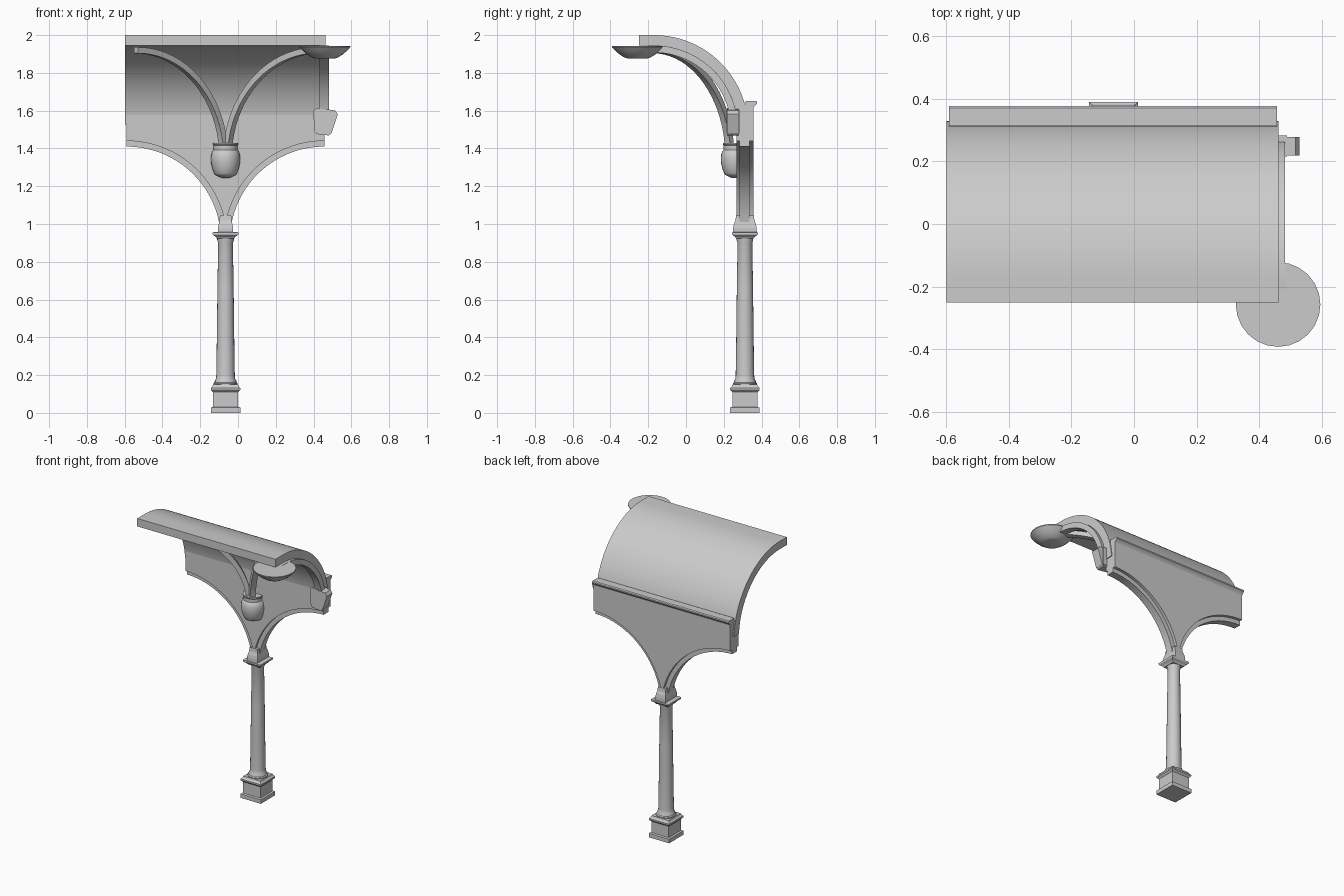
import bpy, bmesh, math
from mathutils import Vector

if "Cube" in bpy.data.objects:
    bpy.data.objects.remove(bpy.data.objects["Cube"])

CX, CY = -0.066, 0.312      # column axis
XL, XR = -0.59, 0.457       # wall ends


def finish(name, verts, faces, smooth=True):
    me = bpy.data.meshes.new(name)
    me.from_pydata([tuple(v) for v in verts], [], faces)
    bm = bmesh.new()
    bm.from_mesh(me)
    bmesh.ops.recalc_face_normals(bm, faces=bm.faces)
    bm.to_mesh(me)
    bm.free()
    ob = bpy.data.objects.new(name, me)
    bpy.context.collection.objects.link(ob)
    if smooth:
        bpy.ops.object.select_all(action='DESELECT')
        ob.select_set(True)
        bpy.context.view_layer.objects.active = ob
        bpy.ops.object.shade_smooth_by_angle(angle=math.radians(32))
    return ob


def loft(name, rings, smooth=True):
    """Skin equal-sized closed rings and cap both ends."""
    n = len(rings[0])
    verts = [p for r in rings for p in r]
    faces = [(i * n + j, i * n + (j + 1) % n, (i + 1) * n + (j + 1) % n, (i + 1) * n + j)
             for i in range(len(rings) - 1) for j in range(n)]
    faces += [tuple(range(n)), tuple(range(len(verts) - n, len(verts)))]
    return finish(name, verts, faces, smooth)


def turned(name, cx, cy, prof, n=20):
    return loft(name, [[(cx + r * math.cos(2 * math.pi * k / n),
                         cy + r * math.sin(2 * math.pi * k / n), z)
                        for k in range(n)] for r, z in prof])


def square_stack(name, prof):
    """Rectangular rings around the column axis: (half x, half y, z)."""
    return loft(name, [[(CX + sx * a, CY + sy * b, z)
                        for sx, sy in ((-1, -1), (1, -1), (1, 1), (-1, 1))]
                       for a, b, z in prof], False)


def extrude_x(name, prof, x0, x1):
    return loft(name, [[(x, y, z) for y, z in prof] for x in (x0, x1)])


def extrude_y(name, prof, y0, y1):
    return loft(name, [[(x, y, z) for x, z in prof] for y in (y0, y1)])


def arc(cx, cz, r, a0, a1, n=20):
    return [(cx + r * math.cos(math.radians(a0 + (a1 - a0) * i / n)),
             cz + r * math.sin(math.radians(a0 + (a1 - a0) * i / n))) for i in range(n + 1)]


# Column: plinth, shaft, capital, flared neck
square_stack("column_plinth", [(a, a, z) for a, z in (
    (.078, 0), (.078, .028), (.067, .032), (.067, .11), (.072, .115),
    (.078, .122), (.078, .132), (.07, .14), (.066, .15))])
turned("column_shaft", CX, CY, [
    (.06, .14), (.064, .148), (.064, .156), (.058, .162), (.057, .17), (.051, .18),
    (.049, .2), (.046, .4), (.043, .65), (.039, .9), (.044, .915), (.044, .94)])
square_stack("column_capital", [(a, a, z) for a, z in (
    (.045, .922), (.052, .932), (.066, .942), (.068, .945), (.068, .955), (.058, .958))])
square_stack("column_neck", [(.04, .063, .95), (.04, .062, .98), (.036, .058, 1.0),
                             (.032, .05, 1.02), (.03, .047, 1.045)])

# Wall with two quarter-arch cutouts, and the narrower rib along each arch
ZC = 0.91
a53 = math.degrees(math.asin((1.02 - ZC) / .53))
extrude_y("spandrel_wall",
          [(XL, 1.635)] + arc(XL, ZC, .53, 90, a53)
          + arc(XR, ZC, .53, 180 - a53, 90) + [(XR, 1.635)], .268, .358)
for side, x, s in (("left", XL, 1), ("right", XR, -1)):
    band = arc(0, ZC, .5, 90, 10) + arc(0, ZC, .54, 10, 90)
    extrude_y("arch_rib_" + side, [(x + s * px, pz) for px, pz in band], .284, .337)

# Cornice along the back top of the wall
extrude_x("wall_cornice", [(.315, 1.61), (.355, 1.61), (.36, 1.622), (.37, 1.632),
                           (.377, 1.638), (.377, 1.647), (.37, 1.652), (.315, 1.652)],
          XL, XR)

# Curved canopy
RC = (-.17, 1.5)
extrude_x("canopy",
          [(-.25, 2.0)] + arc(*RC, .5, 90, 3.5, 28)
          + arc(*RC, .445, 3.5, 90, 28) + [(-.25, 1.945)], -.598, .462)

# End arm that hugs the canopy underside and carries the dish
extrude_x("end_arm", arc(*RC, .445, 97, 14, 20) + arc(*RC, .408, 14, 97, 20), .432, .482)


# Tilted tapered holder at the foot of the end arm
def tilted(pts, cx, cz, deg):
    c, s = math.cos(math.radians(deg)), math.sin(math.radians(deg))
    return [(cx + x * c - z * s, cz + x * s + z * c) for x, z in pts]


extrude_y("arm_holder", tilted([(-.066, .05), (-.05, .068), (.05, .068), (.066, .05),
                                (.045, -.055), (.032, -.068), (-.032, -.068),
                                (-.045, -.055)], .457, 1.54, -7), .218, .278)
extrude_x("holder_plate", [(.215, 1.48), (.283, 1.48), (.283, 1.605), (.215, 1.605)],
          .462, .488)

# Two arms springing out of the urn
for side, s, span in (("left", -1, .45), ("right", 1, .47)):
    start, end = Vector((CX, .24)), Vector((CX + s * (span + .015), -.155))
    d = (end - start).normalized()
    perp = Vector((-d.y, d.x))
    L = (end - start).length
    rings = []
    for i in range(21):
        t = math.radians(90 * i / 20)
        cosx, sinz = math.cos(t), math.sin(t)
        h, z = L * (1 - cosx) + .012, 1.35 + .57 * sinz
        tan = Vector((L * sinz, .57 * cosx)).normalized()
        ring = []
        for u, v in ((-1, -1), (1, -1), (1, 1), (-1, 1)):
            hh = h - tan.y * v * .016
            p = start + d * hh + perp * u * .018
            ring.append((p.x, p.y, z + tan.x * v * .016))
        rings.append(ring)
    loft("urn_arm_" + side, rings)

# Urn on the wall front
turned("urn", CX, .262, [
    (.015, 1.243), (.035, 1.25), (.055, 1.26), (.06, 1.268), (.069, 1.29), (.076, 1.32),
    (.078, 1.345), (.076, 1.365), (.07, 1.385), (.063, 1.392), (.063, 1.415),
    (.067, 1.42), (.067, 1.428), (.03, 1.43)], 24)

# Shallow dish lamp at the tip of the end arm
turned("dish_lamp", .46, -.257, [
    (.055, 1.877), (.07, 1.882), (.095, 1.898), (.115, 1.915), (.135, 1.937),
    (.135, 1.943)], 24)
